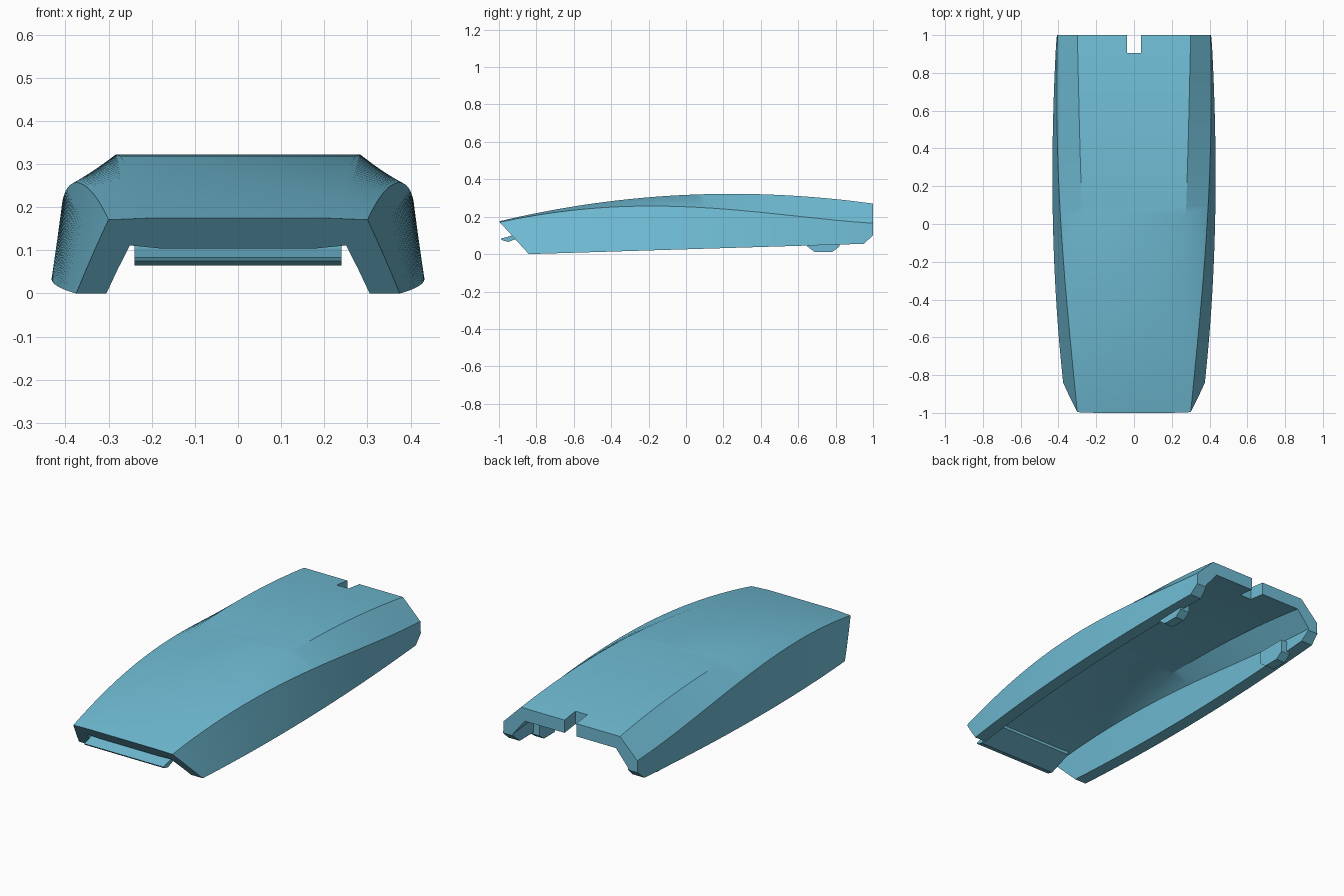
import bpy, bmesh, math
from mathutils import Vector

if "Cube" in bpy.data.objects:
    bpy.data.objects.remove(bpy.data.objects["Cube"])

mat = bpy.data.materials.new("light blue")
mat.diffuse_color = (0.16, 0.50, 0.66, 1)
mat.use_nodes = True
mat.node_tree.nodes["Principled BSDF"].inputs["Base Color"].default_value = mat.diffuse_color


def curve(*pts):
    """Smooth polynomial through a few (y, value) points."""
    def f(y):
        total = 0
        for i, (yi, v) in enumerate(pts):
            for j, (yj, _) in enumerate(pts):
                if i != j:
                    v *= (y - yj) / (yi - yj)
            total += v
        return total
    return f


def finish(name, bm):
    bmesh.ops.recalc_face_normals(bm, faces=bm.faces)
    me = bpy.data.meshes.new(name)
    bm.to_mesh(me)
    bm.free()
    me.materials.append(mat)
    ob = bpy.data.objects.new(name, me)
    bpy.context.collection.objects.link(ob)
    return ob


def prism(name, profile, x0, x1):
    """Extrude a (y, z) profile from x0 to x1."""
    bm = bmesh.new()
    a = [bm.verts.new((x0, y, z)) for y, z in profile]
    b = [bm.verts.new((x1, y, z)) for y, z in profile]
    bm.faces.new(a)
    bm.faces.new(b)
    n = len(a)
    for i in range(n):
        bm.faces.new((a[i], a[(i + 1) % n], b[(i + 1) % n], b[i]))
    return finish(name, bm)


# Lengthwise curves of the roof edge, shoulder and skirt
top_z = curve((-1, .175), (-.5, .270), (.2, .322), (1, .27))
top_w = curve((-1, .20), (-.4, .252), (.3, .283), (1, .30))
sho_z = curve((-1, .17), (-.6, .235), (-.2, .257), (.5, .213), (1, .165))
sho_w = curve((-1, .30), (-.5, .348), (0, .387), (.5, .407), (1, .405))
bot_w = curve((-.84, .375), (-.3, .418), (.25, .432), (1, .41))


def section(y):
    """Closed cross-section of the hollow shell, right half mirrored."""
    tz, tw, sz, sw, bw = (f(y) for f in (top_z, top_w, sho_z, sho_w, bot_w))
    bz = .0307 * (y + .84)
    t = .078 - .008 * y
    outer = [(tw, tz), (sw, sz), (bw, bz)]
    inner = [(bw - .07, bz), (sw - .055, sz - t + .015), (tw - .025, tz - t)]
    half = outer + inner
    return half + [(-x, z) for x, z in reversed(half)]


# Shell lofted along its length
bm = bmesh.new()
N = 48
rings = []
for i in range(N + 1):
    y = -1.02 + 2.06 * i / N
    rings.append([bm.verts.new((x, y, z)) for x, z in section(y)])
for a, b in zip(rings, rings[1:]):
    for i in range(len(a)):
        j = (i + 1) % len(a)
        bm.faces.new((a[i], a[j], b[j], b[i]))
bm.faces.new(rings[0])
bm.faces.new(rings[-1])

# Slanted front, straight rear and small chamfer under the rear
for co, no in (((0, -.84, 0), (0, -.175, -.16)),
               ((0, 1, 0), (0, 1, 0)),
               ((0, .95, .055), (0, .045, -.05))):
    cut = bmesh.ops.bisect_plane(bm, geom=bm.verts[:] + bm.edges[:] + bm.faces[:],
                                 plane_co=co, plane_no=Vector(no).normalized(),
                                 clear_outer=True)
    edges = [e for e in cut["geom_cut"] if isinstance(e, bmesh.types.BMEdge)]
    bmesh.ops.holes_fill(bm, edges=edges, sides=0)
shell = finish("cover_shell", bm)

# Rear notch cut through the roof
cutter = prism("notch_cutter", [(.905, .1), (1.1, .1), (1.1, .4), (.905, .4)], -.036, .036)
cutter.hide_render = True
mod = shell.modifiers.new("notch", "BOOLEAN")
mod.object = cutter
mod.operation = "DIFFERENCE"
mod.solver = "EXACT"
bpy.context.view_layer.objects.active = shell
shell.select_set(True)
bpy.ops.object.modifier_apply(modifier="notch")
bpy.data.objects.remove(cutter)
bpy.ops.object.shade_smooth_by_angle(angle=math.radians(30))

# Tongue under the front edge
prism("front_tongue", [(-.99, .083), (-.985, .075), (-.95, .065), (-.82, .115),
                       (-.82, .15), (-.91, .104)], -.24, .24)

# Clips on the inside of both side walls
clip = [(.65, .04), (.69, .01), (.78, .01), (.82, .04), (.82, .11), (.65, .11)]
for side, s in (("left", -1), ("right", 1)):
    prism(side + "_clip", clip, s * .315, s * .37)
